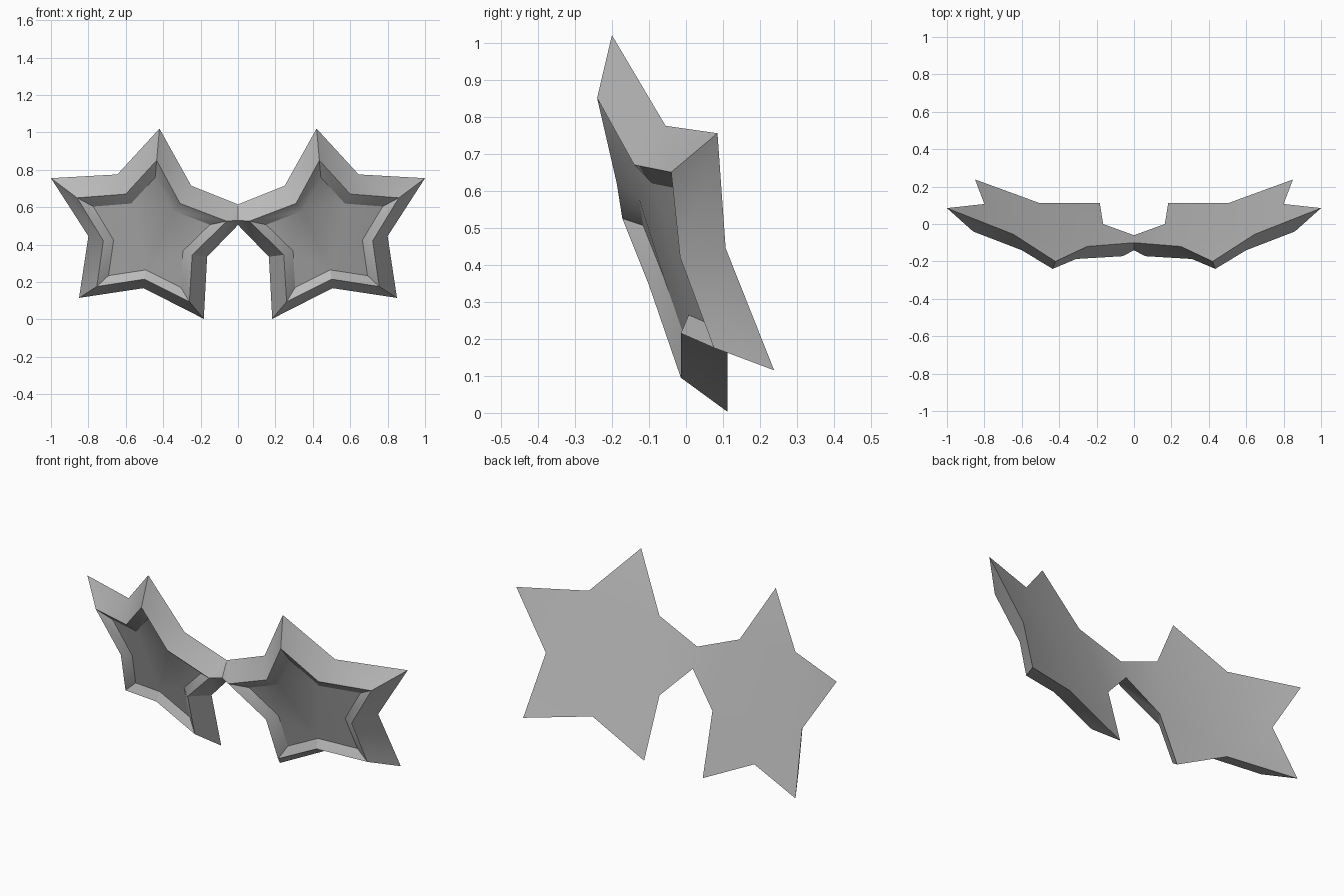
import bpy, bmesh, math
from mathutils import Vector

if "Cube" in bpy.data.objects:
    bpy.data.objects.remove(bpy.data.objects["Cube"])

# Frame material
grey = bpy.data.materials.new("plain grey")
grey.use_nodes = True
colour = (0.5, 0.5, 0.5, 1)
grey.diffuse_color = colour
bsdf = next(n for n in grey.node_tree.nodes if n.type == 'BSDF_PRINCIPLED')
bsdf.inputs["Base Color"].default_value = colour

# Back outline: bridge top, round the star, bridge bottom
back = [(0, -.10, .615), (.25, -.12, .715), (.42, -.20, 1.02), (.645, -.055, .775),
        (1, .085, .755), (.80, .107, .445), (.85, .238, .115), (.505, .112, .167),
        (.183, .112, .003), (.165, 0, .335), (0, -.06, .505)]
# Raised rim outline: bridge middle, then the ten star corners
rim = [(0, -.14, .53), (.31, -.187, .62), (.435, -.24, .85), (.60, -.14, .67),
       (.86, -.04, .65), (.72, -.016, .42), (.755, .075, .176), (.50, -.014, .215),
       (.26, -.014, .095), (.245, -.10, .345), (.06, -.172, .525)]

# Lens outline: rim corners drawn towards the centre and sunk backwards
centre = Vector((.47, -.09, .44))
lens = [Vector(p).lerp(centre, .22) + Vector((0, .038, 0)) for p in rim]

bm = bmesh.new()
B, R = ([bm.verts.new(p) for p in ring] for ring in (back, rim))
L = [None] + [bm.verts.new(p) for p in lens[1:]]

# Outer sloping walls and recess walls
for i in range(1, 9):
    bm.faces.new((B[i], B[i + 1], R[i + 1], R[i]))
for i in range(1, 11):
    j = i % 10 + 1
    bm.faces.new((R[i], R[j], L[j], L[i]))

# Nose bridge
bm.faces.new((B[0], B[1], R[1], R[10]))
bm.faces.new((B[0], R[10], R[0]))
bm.faces.new((B[9], B[10], R[10], R[9]))
bm.faces.new((B[10], R[0], R[10]))
bm.faces.new((B[0], B[10], B[9], B[1]))

# Folded star panels: back sheet and lens
panels = [(1, 9, 7), (9, 8, 7), (1, 7, 3), (1, 3, 2), (3, 7, 5), (3, 5, 4), (5, 7, 6)]
for ring in (B, L):
    for panel in panels:
        bm.faces.new([ring[i] for i in panel])
bm.faces.new((L[1], L[10], L[9]))

# Mirror to the other side and weld at the bridge
bmesh.ops.mirror(bm, geom=bm.verts[:] + bm.edges[:] + bm.faces[:], axis='X', merge_dist=.0005)
bmesh.ops.remove_doubles(bm, verts=bm.verts[:], dist=.0005)
bmesh.ops.recalc_face_normals(bm, faces=bm.faces[:])

mesh = bpy.data.meshes.new("star_glasses_frame")
bm.to_mesh(mesh)
bm.free()
mesh.materials.append(grey)
frame = bpy.data.objects.new("star_glasses_frame", mesh)
bpy.context.collection.objects.link(frame)
bpy.context.view_layer.objects.active = frame
frame.select_set(True)
bpy.ops.object.shade_smooth_by_angle(angle=math.radians(30))
